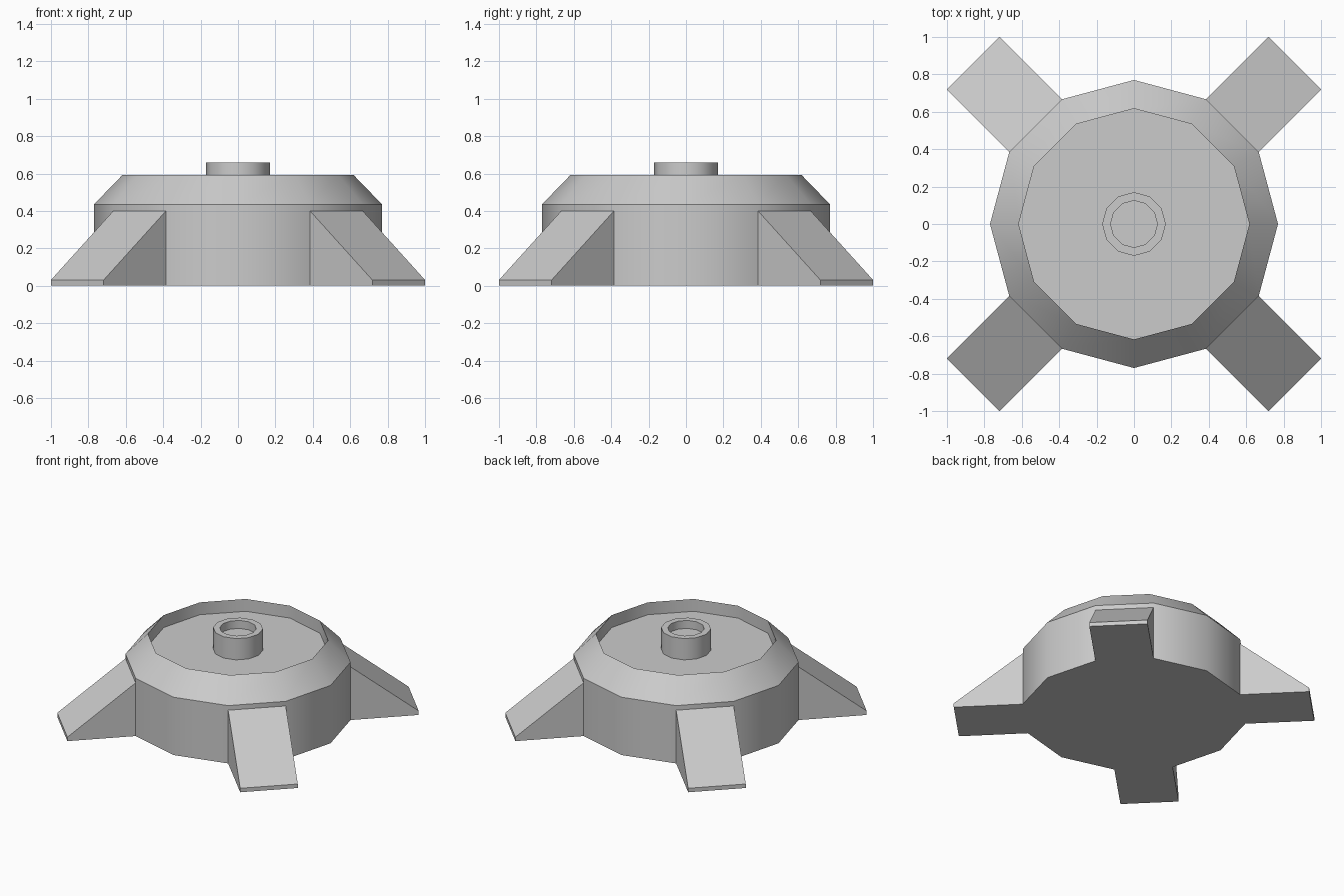
import bpy, bmesh
from math import cos, sin, pi, radians

if "Cube" in bpy.data.objects:
    bpy.data.objects.remove(bpy.data.objects["Cube"])

SIDES = 12


def finish(bm, name, angle):
    bmesh.ops.recalc_face_normals(bm, faces=bm.faces)
    mesh = bpy.data.meshes.new(name)
    bm.to_mesh(mesh)
    bm.free()
    obj = bpy.data.objects.new(name, mesh)
    bpy.context.collection.objects.link(obj)
    bpy.ops.object.select_all(action='DESELECT')
    obj.select_set(True)
    bpy.context.view_layer.objects.active = obj
    bpy.ops.object.shade_smooth_by_angle(angle=radians(angle))
    return obj


def turned(name, profile, cap_start=True):
    """Twelve-sided solid from (radius, z) rings, capped at the end."""
    bm = bmesh.new()
    rings = [[bm.verts.new((r * cos(2 * pi * i / SIDES), r * sin(2 * pi * i / SIDES), z))
              for i in range(SIDES)] for r, z in profile]
    for a, b in zip(rings, rings[1:]):
        for i in range(SIDES):
            j = (i + 1) % SIDES
            bm.faces.new((a[i], a[j], b[j], b[i]))
    if cap_start:
        bm.faces.new(rings[0])
    bm.faces.new(rings[-1])
    return finish(bm, name, 35)


# Body with chamfered shoulder and recessed top
turned("body", [(0.77, 0), (0.77, 0.435), (0.617, 0.593), (0.617, 0.50)])

# Hollow hub standing in the recess
turned("hub", [(0.17, 0.50), (0.17, 0.66), (0.125, 0.66), (0.125, 0.60)], cap_start=False)


# Four sloping feet, each growing out of a diagonal body face
def foot(name, angle):
    bm = bmesh.new()
    inner, outer, half = 0.77 * cos(pi / SIDES), 1.216, 0.77 * sin(pi / SIDES)
    profile = [(inner, 0), (outer, 0), (outer, 0.03), (inner, 0.40)]
    c, s = cos(angle), sin(angle)
    left, right = [[bm.verts.new((d * c - w * s, d * s + w * c, z)) for d, z in profile]
                   for w in (half, -half)]
    bm.faces.new(left)
    bm.faces.new(right)
    for i in range(3):
        bm.faces.new((left[i], left[i + 1], right[i + 1], right[i]))
    finish(bm, name, 20)


for k, label in enumerate(("back_right", "back_left", "front_left", "front_right")):
    foot("foot_" + label, pi / 4 + k * pi / 2)
